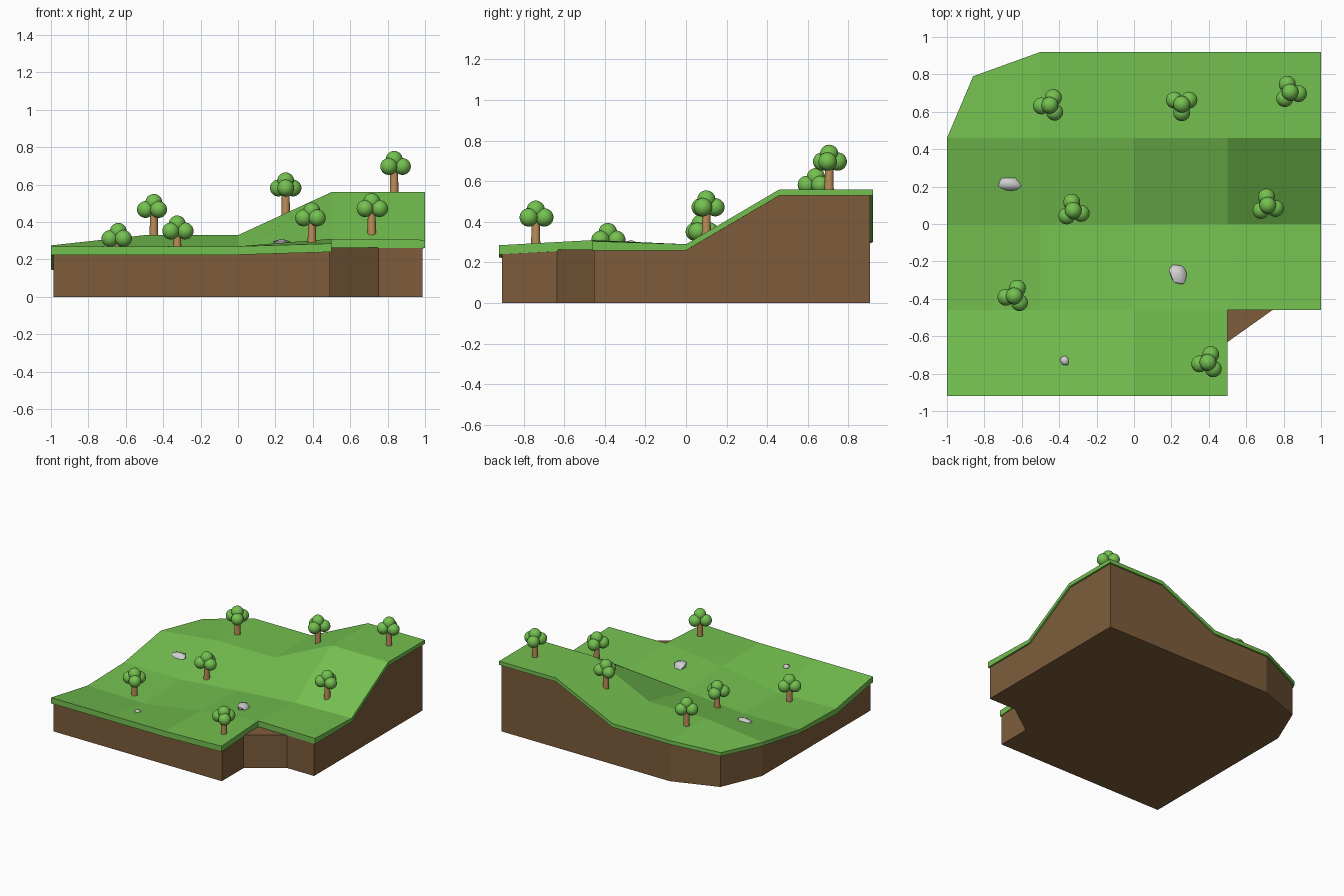
import bpy, bmesh, math, random
from mathutils import Vector

random.seed(7)

if "Cube" in bpy.data.objects:
    bpy.data.objects.remove(bpy.data.objects["Cube"])


def material(name, r, g, b):
    m = bpy.data.materials.new(name)
    m.use_nodes = True
    m.diffuse_color = (r, g, b, 1)
    m.node_tree.nodes["Principled BSDF"].inputs["Base Color"].default_value = (r, g, b, 1)
    return m


GRASS = material("grass green", .175, .53, .08)
DIRT = material("earth brown", .205, .108, .043)
BARK = material("bark tan", .50, .27, .10)
STONE = material("stone grey", .64, .63, .64)

# Ground heights, rows from front to back, columns from -x to +x
XS = [-1, -.5, 0, .5, 1]
YS = [-.92, -.46, 0, .46, .92]
HEIGHTS = [
    [.27, .27, .27, .285, .285],
    [.19, .18, .26, .31, .305],
    [.20, .195, .24, .28, .29],
    [.275, .33, .33, .56, .56],
    [.28, .33, .33, .56, .56],
]


def add_object(name, bm, mat, smooth=False):
    bmesh.ops.recalc_face_normals(bm, faces=bm.faces)
    for f in bm.faces:
        f.smooth = smooth
    mesh = bpy.data.meshes.new(name)
    bm.to_mesh(mesh)
    bm.free()
    mesh.materials.append(mat)
    obj = bpy.data.objects.new(name, mesh)
    bpy.context.collection.objects.link(obj)
    return obj


def thickness(y):
    return .045 if y < -.3 else .03


def slab(name, mat, scale, top, bottom):
    """Grid solid with a cut back corner and a square notch at the front."""
    bm = bmesh.new()
    layers = []
    for level in (top, bottom):
        grid = []
        for j, y in enumerate(YS):
            row = []
            for i, x in enumerate(XS):
                px, py = (-.86, .79) if (i, j) == (0, 4) else (x, y)
                row.append(bm.verts.new((px * scale, py * scale, level(HEIGHTS[j][i], y))))
            grid.append(row)
        layers.append(grid)
    cells = {(i, j) for i in range(4) for j in range(4)} - {(3, 0)}
    ring = [(0, 0), (1, 0), (1, 1), (0, 1)]
    steps = [(0, -1), (1, 0), (0, 1), (-1, 0)]
    for i, j in cells:
        for grid in layers:
            bm.faces.new([grid[j + b][i + a] for a, b in ring])
        # Side walls where the neighbouring cell is missing
        for k, (di, dj) in enumerate(steps):
            if (i + di, j + dj) not in cells:
                (a, b), (c, d) = ring[k], ring[(k + 1) % 4]
                t, u = layers
                bm.faces.new([t[j + b][i + a], t[j + d][i + c], u[j + d][i + c], u[j + b][i + a]])
    loose = [v for v in bm.verts if not v.link_faces]
    bmesh.ops.delete(bm, geom=loose, context='VERTS')
    return add_object(name, bm, mat)


# Turf layer and the earth block beneath it
slab("grass_layer", GRASS, 1, lambda h, y: h, lambda h, y: h - thickness(y))
slab("earth_block", DIRT, .986, lambda h, y: h - thickness(y) + .003, lambda h, y: 0)

# Earth wedge filling the inside corner of the notch
bm = bmesh.new()
low = bm.faces.new([bm.verts.new((x, y, 0)) for x, y in ((.48, -.645), (.755, -.45), (.48, -.45))])
up = bmesh.ops.extrude_face_region(bm, geom=[low])
bmesh.ops.translate(bm, vec=(0, 0, .264), verts=[v for v in up["geom"] if isinstance(v, bmesh.types.BMVert)])
if not low.is_valid or len(bm.faces) < 5:
    bm.faces.new([v for v in bm.verts if v.co.z == 0])
add_object("notch_wedge", bm, DIRT)


def tree(number, x, y, z, angle):
    # Trunk
    bm = bmesh.new()
    bmesh.ops.create_cone(bm, cap_ends=True, segments=16, radius1=.023, radius2=.02, depth=.18)
    bmesh.ops.translate(bm, vec=(x, y, z + .07), verts=bm.verts)
    trunk = add_object(f"tree_trunk_{number}", bm, BARK, True)
    for f in trunk.data.polygons:
        f.use_smooth = abs(f.normal.z) < .9
    # Crown of three round clumps with one on top
    bm = bmesh.new()
    centres = [Vector((x, y, z + .175))]
    for k in range(3):
        a = math.radians(angle + 120 * k)
        centres.append(Vector((x + .045 * math.cos(a), y + .045 * math.sin(a), z + .137)))
    for c in centres:
        ball = bmesh.ops.create_uvsphere(bm, u_segments=24, v_segments=14, radius=.045)
        bmesh.ops.translate(bm, vec=c, verts=ball["verts"])
    add_object(f"tree_crown_{number}", bm, GRASS, True)


TREES = [
    (-.45, .635, .33, 65), (.255, .64, .445, 30), (.835, .705, .56, 110),
    (-.325, .072, .215, 100), (.715, .1, .335, 98), (-.64, -.385, .175, 68),
    (.395, -.74, .285, 70),
]
for n, spec in enumerate(TREES, 1):
    tree(n, *spec)


def rock(number, x, y, z, size, turn):
    bm = bmesh.new()
    bmesh.ops.create_icosphere(bm, subdivisions=1, radius=1)
    c, s = math.cos(turn), math.sin(turn)
    for v in bm.verts:
        p = v.co * random.uniform(.85, 1.12)
        px, py = p.x * size[0], p.y * size[1]
        v.co = (x + c * px - s * py, y + s * px + c * py, z + p.z * size[2])
    rock_obj = add_object(f"rock_{number}", bm, STONE, True)
    bpy.context.view_layer.objects.active = rock_obj
    rock_obj.select_set(True)
    bpy.ops.object.shade_smooth_by_angle(angle=math.radians(50))
    rock_obj.select_set(False)


rock(1, -.665, .215, .255, (.08, .045, .035), -.2)
rock(2, .235, -.27, .278, (.048, .066, .035), .3)
rock(3, -.37, -.73, .25, (.028, .032, .025), .4)
